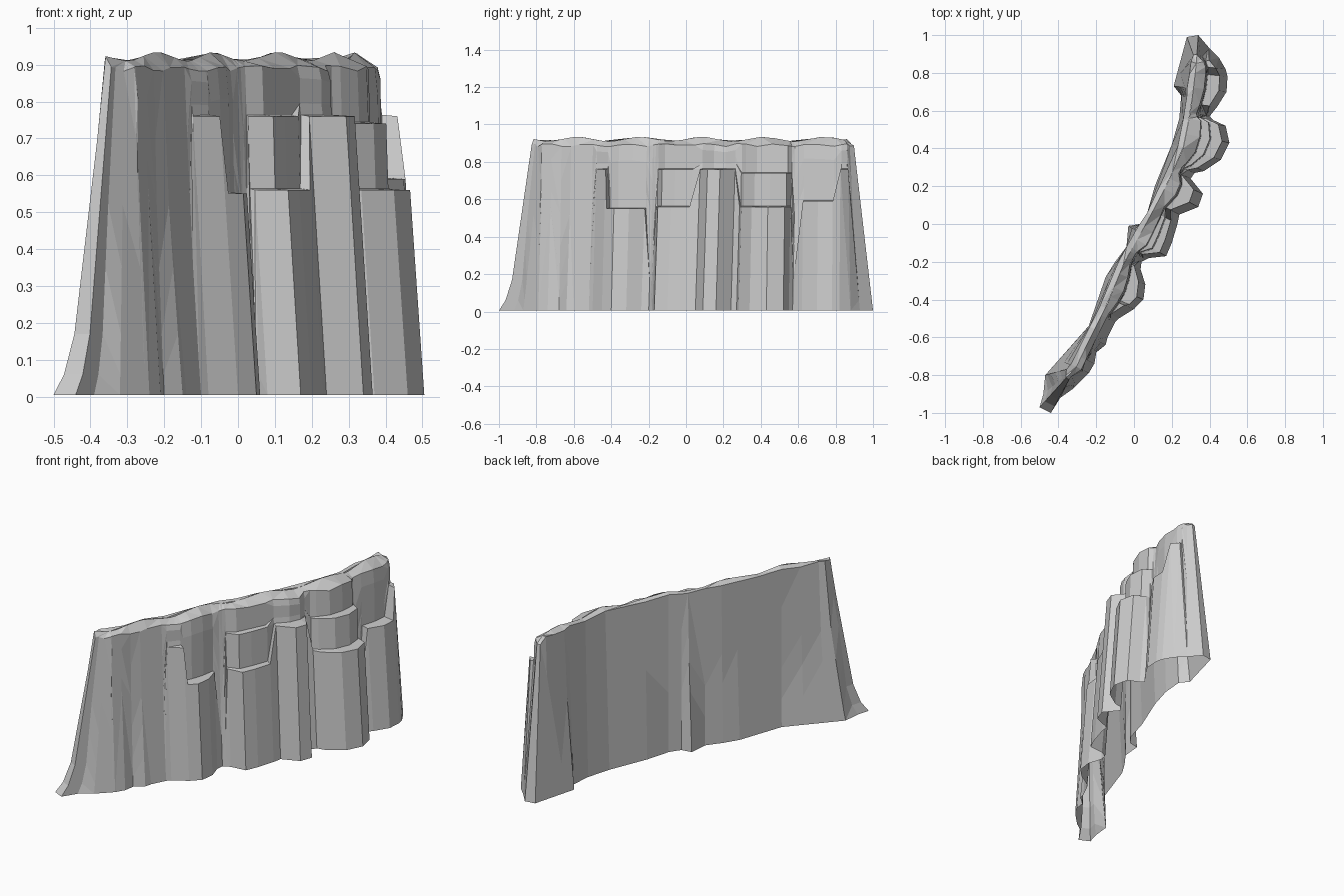
import bpy, bmesh, math
from mathutils import Vector

if "Cube" in bpy.data.objects:
    bpy.data.objects.remove(bpy.data.objects["Cube"])

# Crest line running along the top of the cliff
CREST = [Vector(p) for p in [(-.305, -.755), (-.24, -.62), (-.14, -.42), (-.05, -.2),
                             (.063, 0), (.17, .2), (.26, .4), (.3, .6), (.32, .76), (.33, .85)]]

# Rock columns around the foot: (ledge height, upper ledge height, foot outline points)
COLUMNS = [
    (0, 0, [(-.44, -1), (-.39, -.92), (-.32, -.87), (-.25, -.8)]),
    (.56, 0, [(-.24, -.79), (-.21, -.74)]),
    (0, 0, [(-.2, -.68), (-.15, -.64), (-.14, -.6), (-.1, -.52)]),
    (.76, 0, [(-.08, -.5), (-.03, -.47), (0, -.45)]),
    (.55, 0, [(.01, -.44), (.05, -.4), (.06, -.32), (.035, -.24)]),
    (0, 0, [(.04, -.2), (.06, -.19)]),
    (.56, .76, [(.08, -.18), (.17, -.17), (.2, -.1), (.23, 0)]),
    (.76, 0, [(.24, .05), (.34, .09), (.365, .16), (.3, .24)]),
    (.56, .74, [(.32, .27), (.37, .28), (.46, .34), (.505, .43), (.485, .52), (.42, .55)]),
    (0, 0, [(.4, .57)]),
    (.59, 0, [(.44, .62), (.49, .7), (.495, .78)]),
    (.76, 0, [(.485, .82), (.45, .88)]),
    (0, 0, [(.4, .93), (.34, 1), (.28, .99)]),
]
# Plain back face, from the far end to the near end
BACK = [(.25, .88), (.23, .8), (.21, .73), (.25, .68), (.24, .56), (.2, .42), (.15, .3),
        (.11, .2), (.07, .06), (.03, 0), (-.03, -.01), (-.04, -.12), (-.1, -.2), (-.15, -.28),
        (-.2, -.42), (-.24, -.54), (-.32, -.63), (-.4, -.72), (-.47, -.8), (-.48, -.9), (-.5, -.97)]
# How far the wall has leaned in at each height: ordinary wall, and the flared near end
LEAN = [(.06, .09), (.17, .24), (.35, .48), (.52, .70), (.7, .83)]
FLARE = [(.06, .2), (.17, .4), (.35, .53), (.52, .66), (.7, .84)]


def nearest_on_crest(p):
    best = None
    for a, b in zip(CREST, CREST[1:]):
        t = max(0, min(1, (p - a).dot(b - a) / (b - a).length_squared))
        q = a.lerp(b, t)
        if best is None or (q - p).length < (best - p).length:
            best = q
    return best


def profile(foot, h1, h2, back):
    """Points from the foot up over any ledges to the crest."""
    f = Vector(foot)
    c = nearest_on_crest(f)
    d = (f - c).length
    out = (f - c) / d
    rim = min(d, max(.03, min(.08, d * .32)))
    rim_z = (.915 if back else .89) + .008 * math.sin(f.y * 31)
    steps = [(d, .005)]
    if h1:
        edge = max(d - .07 * h1, rim + .012)
        inner = (edge + rim) / 2 if h2 else rim + .012
        steps += [(edge, h1), (inner, h1 + .004)]
        if h2:
            steps += [(inner - .006, h2), (rim + .005, h2 + .004), (rim + .003, (h2 + rim_z) / 2)]
        else:
            steps += [(rim + .008, h1 + (rim_z - h1) * k) for k in (.25, .5, .75)]
    else:
        steps += [(d + (rim - d) * k, z) for z, k in (FLARE if f.y < -.88 else LEAN)]
    steps += [(rim, rim_z), (0, .922 + .012 * math.sin(c.y * 19))]
    return [(c.x + out.x * r, c.y + out.y * r, z) for r, z in steps]


# Loft the profiles into one closed cliff with an open underside
profiles = [profile(p, h1, h2, False) for h1, h2, pts in COLUMNS for p in pts]
profiles += [profile(p, 0, 0, True) for p in BACK]
bm = bmesh.new()
rows = [[bm.verts.new(co) for co in pr] for pr in profiles]
for i, row in enumerate(rows):
    nxt = rows[(i + 1) % len(rows)]
    for j in range(len(row) - 1):
        bm.faces.new((row[j], nxt[j], nxt[j + 1], row[j + 1]))
bmesh.ops.remove_doubles(bm, verts=bm.verts, dist=.001)
bmesh.ops.triangulate(bm, faces=bm.faces)
bmesh.ops.dissolve_limit(bm, angle_limit=math.radians(4), verts=bm.verts, edges=bm.edges)
bmesh.ops.recalc_face_normals(bm, faces=bm.faces)
mesh = bpy.data.meshes.new("cliff_wall")
bm.to_mesh(mesh)
bm.free()
bpy.context.collection.objects.link(bpy.data.objects.new("cliff_wall", mesh))
